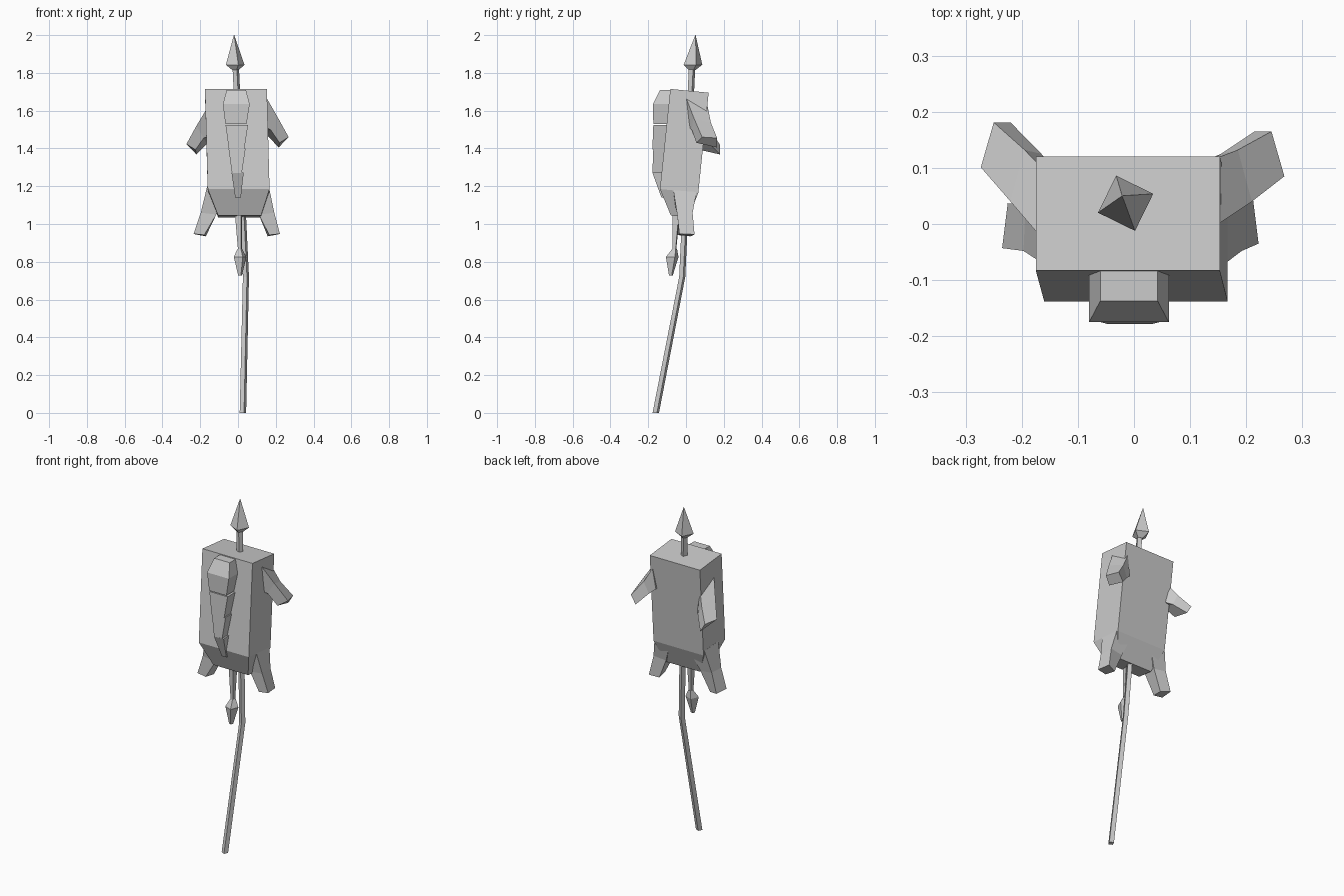
import bpy
import bmesh
import math
from mathutils import Vector

cube = bpy.data.objects.get("Cube")
if cube:
    bpy.data.objects.remove(cube, do_unlink=True)

grey = bpy.data.materials.new("plain grey")
grey.use_nodes = True
grey.diffuse_color = (0.6, 0.6, 0.6, 1)
grey.node_tree.nodes["Principled BSDF"].inputs["Base Color"].default_value = (0.6, 0.6, 0.6, 1)


def loft(name, rings):
    """Skin four-cornered rings into a closed, flat-shaded solid."""
    bm = bmesh.new()
    loops = [[bm.verts.new(p) for p in ring] for ring in rings]
    for a, b in zip(loops, loops[1:]):
        for i in range(len(a)):
            j = (i + 1) % len(a)
            bm.faces.new((a[i], a[j], b[j], b[i]))
    bm.faces.new(loops[0])
    bm.faces.new(loops[-1])
    bmesh.ops.recalc_face_normals(bm, faces=bm.faces)
    mesh = bpy.data.meshes.new(name)
    bm.to_mesh(mesh)
    bm.free()
    mesh.materials.append(grey)
    obj = bpy.data.objects.new(name, mesh)
    bpy.context.collection.objects.link(obj)
    return obj


def rect(x0, x1, y0, y1, z, back_drop=0.0):
    """Rectangle whose back edge may hang lower than its front edge."""
    return [(x0, y0, z), (x1, y0, z), (x1, y1, z - back_drop), (x0, y1, z - back_drop)]


def diamond(center, radius, turn=0.0):
    """Square ring turned about the vertical."""
    return [Vector(center) + Vector((radius * math.cos(turn + i * math.pi / 2),
                                     radius * math.sin(turn + i * math.pi / 2), 0))
            for i in range(4)]


def mirrored(rings, shifts):
    """Copy a limb to the other side, nudging each ring."""
    return [[Vector((-x, y, z)) + Vector(s) for x, y, z in ring]
            for ring, s in zip(rings, shifts)]


# Body: leaning box with a tapered underside
loft("body", [
    rect(-0.175, 0.153, -0.083, 0.12, 1.715, 0.02),
    rect(-0.16, 0.167, -0.138, 0.065, 1.185, 0.02),
    rect(-0.105, 0.122, -0.08, 0.015, 1.045, 0.01),
])

# Front plates: stacked tapering blocks, each stepping under the last
loft("front_plate_top", [
    rect(-0.06, 0.042, -0.137, -0.07, 1.71),
    rect(-0.08, 0.062, -0.175, -0.06, 1.635),
    rect(-0.067, 0.045, -0.173, -0.06, 1.53),
])
for name, left, right, z in (("front_plate_upper", -0.066, 0.053, 1.525),
                             ("front_plate_middle", -0.05, 0.04, 1.4)):
    loft(name, [rect(left, right, -0.173, -0.08, z),
                rect(left + 0.018, right - 0.02, -0.178, -0.09, z - 0.13)])
loft("front_plate_tip", [
    rect(-0.034, 0.03, -0.178, -0.1, 1.272),
    rect(-0.015, 0.015, -0.13, -0.1, 1.14),
])

# Arms: bent blocks reaching out and back
arm = [
    [(0.15, 0, 1.67), (0.14, 0.115, 1.62), (0.12, 0.11, 1.5), (0.12, 0, 1.52)],
    [(0.21, 0.04, 1.565), (0.185, 0.132, 1.535), (0.155, 0.125, 1.47), (0.172, 0.03, 1.5)],
    [(0.268, 0.085, 1.46), (0.245, 0.165, 1.455), (0.215, 0.165, 1.405), (0.22, 0.055, 1.43)],
]
loft("left_arm", arm)
loft("right_arm", mirrored(arm, [(-0.01, -0.03, -0.05), (-0.01, 0, -0.045), (-0.005, 0.016, -0.037)]))

# Legs: short splayed blocks
leg = [
    [(0.163, -0.07, 1.2), (0.163, 0.06, 1.19), (0.08, 0.05, 1.13), (0.08, -0.065, 1.13)],
    [(0.192, -0.048, 1.06), (0.188, 0.035, 1.06), (0.11, 0.03, 1.05), (0.11, -0.045, 1.05)],
    [(0.222, -0.035, 0.948), (0.212, 0.045, 0.945), (0.157, 0.025, 0.935), (0.165, -0.04, 0.942)],
]
loft("left_leg", leg)
loft("right_leg", mirrored(leg, [(0, 0, 0), (-0.005, 0, 0), (-0.013, -0.008, 0)]))

# Tail: thin tapering rod with a pointed tuft
loft("tail", [
    diamond((0, -0.05, 1.12), 0.03, 0.6),
    diamond((0.004, -0.053, 1.03), 0.022, 0.6),
    diamond((0.01, -0.062, 0.86), 0.012, 0.6),
])
loft("tail_tuft", [
    diamond((0.01, -0.06, 0.868), 0.014, 0.4),
    diamond((0.011, -0.073, 0.825), 0.036, 0.4),
    diamond((0.011, -0.08, 0.728), 0.011, 0.4),
])

# Spear: kinked shaft running through the body, with a four-sided head
turn = 1.9
loft("spear_shaft", [
    diamond((0.026, -0.16, 0), 0.018, turn),
    diamond((0.042, -0.02, 0.72), 0.017, turn),
    diamond((-0.012, 0.032, 1.83), 0.018, turn),
])
loft("spear_head", [
    diamond((-0.013, 0.033, 1.815), 0.018, turn),
    diamond((-0.015, 0.037, 1.843), 0.052, turn),
    diamond((-0.021, 0.05, 2), 0.001, turn),
])
